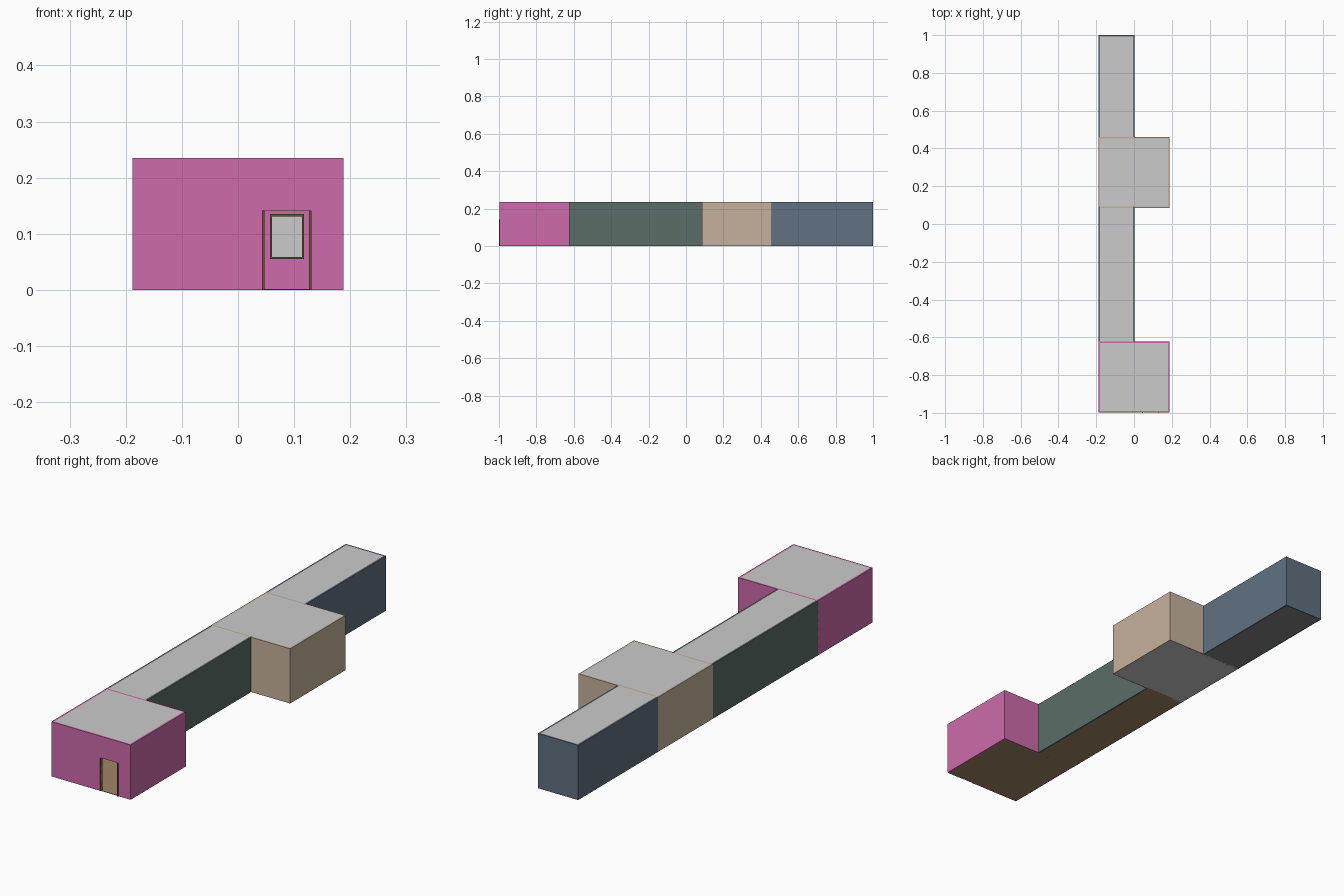
import bpy, bmesh

if "Cube" in bpy.data.objects:
    bpy.data.objects.remove(bpy.data.objects["Cube"])

H, T = 0.235, 0.008          # wall height and thickness
X0, XM, X1 = -0.188, 0.003, 0.188
DOOR_W, DOOR_H = 0.079, 0.142


def material(name, rgb):
    m = bpy.data.materials.new(name)
    m.diffuse_color = [(c / 255) ** 2.2 for c in rgb] + [1]
    m.use_nodes = True
    m.node_tree.nodes["Principled BSDF"].inputs["Base Color"].default_value = m.diffuse_color
    return m


pink = material("pink", (204, 107, 169))
green = material("green", (92, 109, 104))
tan = material("tan", (197, 176, 156))
slate = material("slate", (97, 112, 128))
oak = material("oak", (158, 132, 102))
brown = material("brown", (112, 78, 52))
dark = material("dark_grey", (130, 130, 130))


def boxes(name, spans, mat=None):
    """One object made of boxes, each given as (x0, x1, y0, y1, z0, z1)."""
    bm = bmesh.new()
    for a, b, c, d, e, f in spans:
        vs = bmesh.ops.create_cube(bm, size=1)["verts"]
        bmesh.ops.scale(bm, verts=vs, vec=(b - a, d - c, f - e))
        bmesh.ops.translate(bm, verts=vs, vec=((a + b) / 2, (c + d) / 2, (e + f) / 2))
    me = bpy.data.meshes.new(name)
    bm.to_mesh(me)
    bm.free()
    ob = bpy.data.objects.new(name, me)
    bpy.context.collection.objects.link(ob)
    if mat:
        me.materials.append(mat)
    return ob


def cross_wall(xa, xb, y, door=None):
    """Wall along x, optionally with a doorway centred at x = door."""
    if door is None:
        return [(xa, xb, y, y + T, 0, H)]
    l, r = door - DOOR_W / 2, door + DOOR_W / 2
    return [(xa, l, y, y + T, 0, H), (r, xb, y, y + T, 0, H),
            (l, r, y, y + T, DOOR_H, H)]


def door_frame(name, x, y0, y1):
    w = 0.0045
    l, r = x - DOOR_W / 2, x + DOOR_W / 2
    boxes(name, [(l - w, l, y0, y1, 0, DOOR_H), (r, r + w, y0, y1, 0, DOOR_H)], brown)


def section(name, xb, ya, yb, wall_mat, floor_mat, cross):
    """Side walls, given cross walls, floor and flat roof."""
    sides = [(X0, X0 + T, ya, yb, 0, H), (xb - T, xb, ya, yb, 0, H)]
    boxes(name + "_walls", sides + cross, wall_mat)
    boxes(name + "_floor", [(X0 + T / 2, xb - T / 2, ya + .001, yb - .001, 0.0, 0.002)], floor_mat)
    boxes(name + "_roof", [(X0 + T, xb - T, ya + T, yb - T, H - 0.004, H)])


HALL = (X0 + XM) / 2         # centre line of the corridors
ENTRY = 0.087

# Rooms and corridors from front to back
section("front_room", X1, -0.997, -0.622, pink, oak,
        cross_wall(X0, X1, -0.997, ENTRY) + cross_wall(X0, X1, -0.622 - T, HALL))
section("front_corridor", XM, -0.622 - T, 0.085 + T, green, oak, [])
section("middle_room", X1, 0.085, 0.460, tan, None,
        cross_wall(X0, X1, 0.085, HALL) + cross_wall(X0, X1, 0.460 - T, HALL))
section("back_corridor", XM, 0.460 - T, 1.0, slate, dark, cross_wall(X0, XM, 1.0 - T))

# Door jambs
door_frame("entry_jambs", ENTRY, -1.0, -0.997 + T + 0.003)
for i, y in enumerate((-0.622 - T, 0.085, 0.460 - T)):
    door_frame(f"inner_jambs_{i}", HALL, y - 0.003, y + T + 0.003)

# Framed picture on the back wall of the front room
xa, xb, za, zb, w = 0.057, 0.118, 0.055, 0.135, 0.004
yb = -0.622 - T
ya = yb - 0.006
boxes("picture_frame", [(xa, xa + w, ya, yb, za, zb), (xb - w, xb, ya, yb, za, zb),
                        (xa + w, xb - w, ya, yb, za, za + w),
                        (xa + w, xb - w, ya, yb, zb - w, zb)], brown)
boxes("picture_panel", [(xa + w, xb - w, yb - 0.003, yb, za + w, zb - w)])
